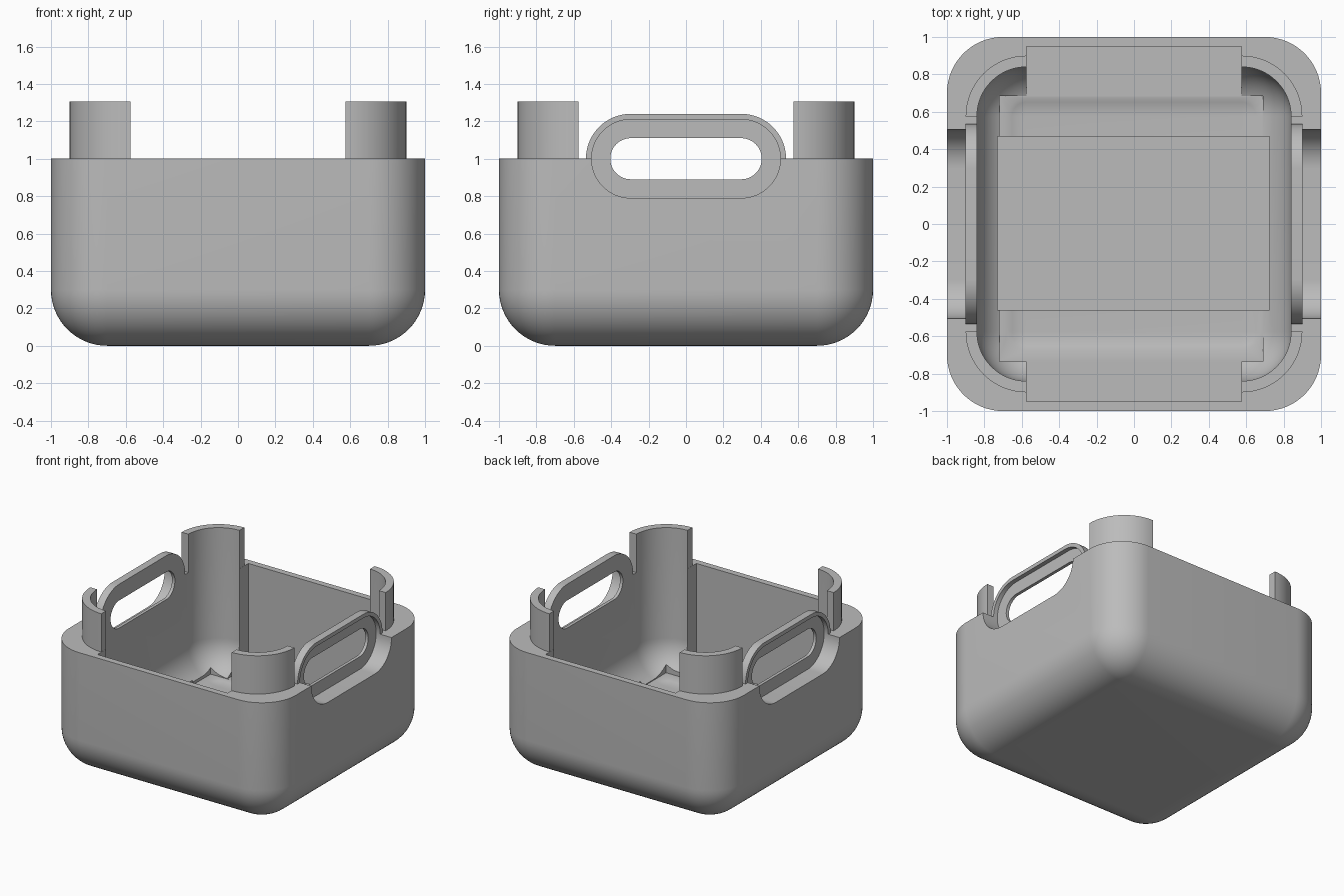
import bpy, bmesh, math

if "Cube" in bpy.data.objects:
    bpy.data.objects.remove(bpy.data.objects["Cube"], do_unlink=True)

grey = bpy.data.materials.new("plain grey")
grey.use_nodes = True
grey.diffuse_color = (0.5, 0.5, 0.5, 1)
grey.node_tree.nodes["Principled BSDF"].inputs["Base Color"].default_value = (0.5, 0.5, 0.5, 1)

SEG = 16


def make(name, bm):
    bmesh.ops.remove_doubles(bm, verts=bm.verts, dist=1e-5)
    bmesh.ops.recalc_face_normals(bm, faces=bm.faces)
    mesh = bpy.data.meshes.new(name)
    bm.to_mesh(mesh)
    bm.free()
    mesh.materials.append(grey)
    obj = bpy.data.objects.new(name, mesh)
    bpy.context.collection.objects.link(obj)
    return obj


def loft(name, rings):
    """Solid through a stack of matching point rings."""
    bm = bmesh.new()
    loops = [[bm.verts.new(p) for p in ring] for ring in rings]
    n = len(loops[0])
    for a, b in zip(loops, loops[1:]):
        for i in range(n):
            j = (i + 1) % n
            bm.faces.new((a[i], a[j], b[j], b[i]))
    bm.faces.new(loops[0][::-1])
    bm.faces.new(loops[-1])
    return make(name, bm)


def rounded_square(c, r, z):
    """Square with corner centres at c and corner radius r."""
    ring = []
    for k, (sx, sy) in enumerate(((1, 1), (-1, 1), (-1, -1), (1, -1))):
        for i in range(SEG + 1):
            a = (k + i / SEG) * math.pi / 2
            ring.append((sx * c + r * math.cos(a), sy * c + r * math.sin(a), z))
    return ring


def tub(name, c, r, floor, top):
    """Rounded square solid with a bottom edge fillet of the same radius."""
    rings = []
    for i in range(SEG + 1):
        t = i / SEG * math.pi / 2
        rings.append(rounded_square(c, r * math.sin(t), floor + r - r * math.cos(t)))
    rings.append(rounded_square(c, r, top))
    return loft(name, rings)


def box(name, x0, x1, y0, y1, z0, z1):
    return loft(name, [[(x0, y0, z), (x1, y0, z), (x1, y1, z), (x0, y1, z)] for z in (z0, z1)])


def stadium(name, r, x0, x1, half=0.295, z=1.0):
    """Pill outline in the yz plane, extruded along x."""
    rings = []
    for x in (x0, x1):
        ring = []
        for s, start in ((1, -math.pi / 2), (-1, math.pi / 2)):
            for i in range(2 * SEG + 1):
                a = start + i / (2 * SEG) * math.pi
                ring.append((x, s * half + r * math.cos(a), z + r * math.sin(a)))
        rings.append(ring)
    return loft(name, rings)


def combine(target, tool, operation):
    mod = target.modifiers.new(operation.lower(), "BOOLEAN")
    mod.operation, mod.solver, mod.object = operation, "EXACT", tool
    bpy.context.view_layer.objects.active = target
    bpy.ops.object.modifier_apply(modifier=mod.name)
    bpy.data.objects.remove(tool, do_unlink=True)


# Outer shell
basket = tub("basket", 0.7, 0.3, 0.0, 1.0)

# Corner posts: a rounded prism cut down to its four corners
posts = loft("posts", [rounded_square(0.575, 0.325, z) for z in (0.8, 1.305)])
combine(posts, box("gap", -0.575, 0.575, -1.2, 1.2, 0.6, 1.6), "DIFFERENCE")
combine(posts, box("gap", -1.2, 1.2, -0.575, 0.575, 0.6, 1.6), "DIFFERENCE")
combine(basket, posts, "UNION")

# Side handles
for s in (1, -1):
    combine(basket, stadium("handle", 0.24, s * 0.78, s * 0.9), "UNION")

# Main cavity with rounded floor edge
combine(basket, tub("cavity", 0.575, 0.265, 0.16, 1.6), "DIFFERENCE")

# Thin front and back walls, stepped floor and floor pocket
combine(basket, box("wall_pocket", -0.574, 0.574, -0.95, 0.95, 0.181, 1.7), "DIFFERENCE")
combine(basket, box("floor_step", -0.72, 0.69, -0.735, 0.685, 0.18, 0.6), "DIFFERENCE")
combine(basket, box("floor_pocket", -0.73, 0.725, -0.46, 0.468, 0.1, 0.5), "DIFFERENCE")

# Outer handle recesses, then the finger holes
for s in (1, -1):
    combine(basket, stadium("recess", 0.21, s * 0.865, s * 1.2), "DIFFERENCE")
    combine(basket, stadium("finger_hole", 0.11, s * 0.7, s * 1.2), "DIFFERENCE")

# Smooth rounded surfaces, keep crisp edges
bpy.ops.object.select_all(action="DESELECT")
basket.select_set(True)
bpy.context.view_layer.objects.active = basket
bpy.ops.object.shade_smooth_by_angle(angle=math.radians(30))
